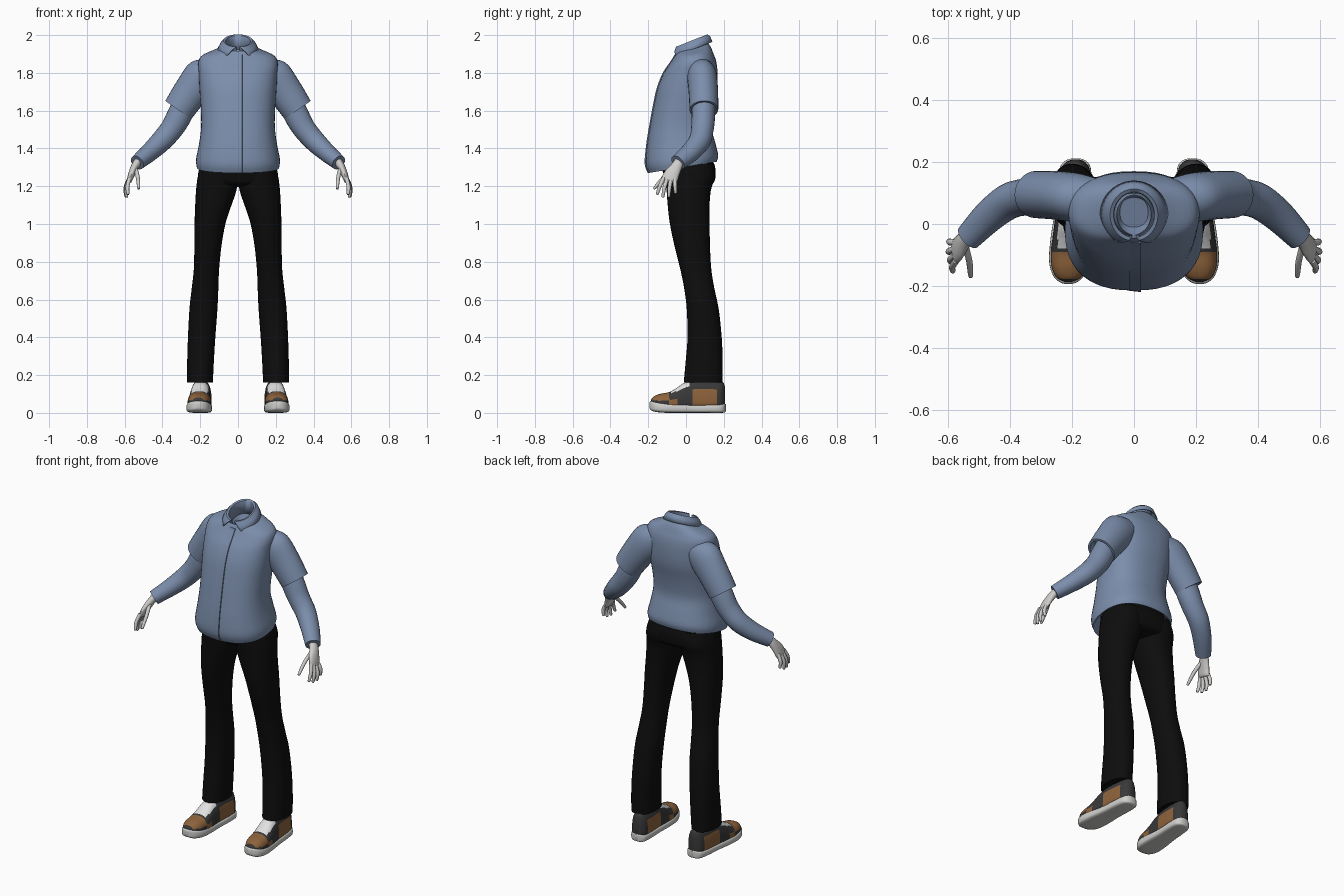
import bpy, bmesh, math
from mathutils import Vector

if "Cube" in bpy.data.objects:
    bpy.data.objects.remove(bpy.data.objects["Cube"])


def material(name, rgb):
    m = bpy.data.materials.new(name)
    m.diffuse_color = (*rgb, 1)
    m.use_nodes = True
    m.node_tree.nodes["Principled BSDF"].inputs["Base Color"].default_value = m.diffuse_color
    return m


BLUE = material("shirt_blue", (0.20, 0.27, 0.41))
BLACK = material("trouser_black", (0.004, 0.004, 0.004))
SKIN = material("hand_grey", (0.62, 0.61, 0.60))
SOLE = material("sole_white", (0.62, 0.62, 0.60))
BROWN = material("shoe_brown", (0.27, 0.125, 0.045))
DARK = material("shoe_dark", (0.04, 0.04, 0.04))
WHITE = material("tongue_white", (0.75, 0.75, 0.75))


def signed_pow(v, p):
    return math.copysign(abs(v) ** p, v)


def ring(c, u, v, ru, rv, rv_neg=None, e=2.0, n=32):
    """Superellipse; rv_neg is the radius on the negative v side."""
    out = []
    for i in range(n):
        a = 2 * math.pi * i / n
        cu, cv = signed_pow(math.cos(a), 2 / e), signed_pow(math.sin(a), 2 / e)
        r = rv if cv >= 0 or rv_neg is None else rv_neg
        out.append(Vector(c) + Vector(u) * (ru * cu) + Vector(v) * (r * cv))
    return out


def densify(rings, k):
    """Smooth curve through the key rings."""
    out, last = [], len(rings) - 1
    for i in range(last):
        a, b, c, d = (rings[max(0, min(last, j))] for j in (i - 1, i, i + 1, i + 2))
        for s in range(k):
            t = s / k
            out.append([0.5 * (2 * q + (r - p) * t + (2 * p - 5 * q + 4 * r - w) * t * t
                               + (3 * q - p - 3 * r + w) * t ** 3)
                        for p, q, r, w in zip(a, b, c, d)])
    return out + [rings[-1]]


def add_loft(bm, rings, closed=True, caps=True):
    rows = [[bm.verts.new(p) for p in r] for r in rings]
    n = len(rows[0])
    for a, b in zip(rows, rows[1:]):
        for i in range(n if closed else n - 1):
            j = (i + 1) % n
            bm.faces.new((a[i], a[j], b[j], b[i]))
    if caps:
        bm.faces.new(rows[0])
        bm.faces.new(rows[-1])


def make(name, lofts, mats, mirror=False, closed=True, caps=True, rule=None, angle=50):
    bm = bmesh.new()
    for rings in lofts:
        add_loft(bm, rings, closed, caps)
    bmesh.ops.recalc_face_normals(bm, faces=bm.faces)
    for f in bm.faces:
        f.smooth = True
        if rule:
            f.material_index = rule(f.calc_center_median())
    me = bpy.data.meshes.new(name)
    bm.to_mesh(me)
    bm.free()
    me.set_sharp_from_angle(angle=math.radians(angle))
    for m in mats:
        me.materials.append(m)
    ob = bpy.data.objects.new(name, me)
    bpy.context.collection.objects.link(ob)
    if mirror:
        ob.modifiers.new("mirror", 'MIRROR').use_mirror_merge = False
    return ob


def tube(path, n=20, k=4, e=2.0):
    """Path of (position, radius across, radius along y)."""
    pts = [Vector(p[0]) for p in path]
    rings = []
    for i, (p, ra, rb) in enumerate(path):
        d = (pts[min(i + 1, len(pts) - 1)] - pts[max(i - 1, 0)]).normalized()
        u = d.cross(Vector((0, 1, 0))).normalized()
        rings.append(ring(p, u, d.cross(u), ra, rb, e=e, n=n))
    return densify(rings, k)


def body_ring(zf, zb, hw, yf, yb, e=2.4, n=48, xc=0):
    half = (yb - yf) / 2
    return ring((xc, (yf + yb) / 2, (zf + zb) / 2), (1, 0, 0),
                (0, 1, (zb - zf) / (2 * half)), hw, half, e=e, n=n)


# Shirt body: front height, back height, half width, front y, back y
torso = densify([body_ring(*r) for r in (
    (1.27, 1.33, .218, -.198, .163), (1.32, 1.365, .222, -.214, .17),
    (1.42, 1.43, .206, -.206, .155), (1.52, 1.51, .195, -.190, .135),
    (1.62, 1.61, .197, -.172, .145), (1.72, 1.71, .204, -.150, .165),
    (1.80, 1.80, .208, -.118, .167), (1.85, 1.86, .210, -.085, .160),
    (1.885, 1.90, .190, -.062, .146), (1.905, 1.935, .125, -.052, .132),
    (1.915, 1.96, .078, -.045, .115))], 4)
hem_lip = [body_ring(1.33, 1.38, .18, -.16, .13), body_ring(1.275, 1.335, .208, -.187, .152)]
neck_well = [body_ring(1.88, 1.93, .06, -.03, .10), body_ring(1.85, 1.88, .045, -.01, .085)]
make("shirt_body", [hem_lip + torso + neck_well], [BLUE])

# Button placket follows the front centre line
line = [r[36] for r in torso if r[36].z < 1.9]
make("shirt_placket", [[[p + Vector((x, y, 0)) for x, y in
                         ((-.016, .006), (-.014, -.001), (.022, -.005), (.024, .008))]
                        for p in line]], [BLUE], angle=30)


# Folded collar, open at the front
def collar_row(gap, rx, ry, z0, slope, tip=0):
    row = []
    for i in range(41):
        a = math.radians(gap + (360 - 2 * gap) * i / 40)
        y = .03 - ry * math.cos(a)
        drop = tip * max(0, math.cos(a)) ** 3
        row.append(Vector((rx * math.sin(a), y, z0 + slope * (y - .03) - drop)))
    return row


collar = make("collar", [[collar_row(40, .107, .107, 1.922, .38, .03),
                          collar_row(24, .092, .097, 1.95, .42),
                          collar_row(10, .076, .083, 1.968, .40),
                          collar_row(8, .068, .075, 1.966, .40),
                          collar_row(4, .058, .066, 1.90, .35)]],
              [BLUE], closed=False, caps=False)
thick = collar.modifiers.new("thickness", 'SOLIDIFY')
thick.thickness = .006
thick.offset = 0

# Short sleeves with a turned cuff, and the long under-sleeves
sleeve = tube([((.12, .08, 1.815), .07, .065), ((.185, .085, 1.78), .10, .078),
               ((.25, .092, 1.70), .092, .078), ((.315, .095, 1.605), .084, .076)], n=28)
mid = sum(sleeve[-1], Vector()) / 28
sleeve += [[mid + (p - mid) * .85 for p in sleeve[-1]],
           [mid + (p - mid) * .7 + Vector((-.02, 0, .03)) for p in sleeve[-1]]]
make("short_sleeve", [sleeve], [BLUE], mirror=True)
make("long_sleeve", [tube([
    ((.275, .093, 1.65), .062, .06), ((.31, .092, 1.575), .066, .062),
    ((.35, .087, 1.505), .061, .06), ((.405, .072, 1.44), .057, .058),
    ((.47, .022, 1.378), .049, .053), ((.533, -.043, 1.325), .041, .044)], n=24)],
    [BLUE], mirror=True)

# Hands: palm, thumb and four fingers
parts = [tube([((.522, -.03, 1.34), .022, .026), ((.545, -.05, 1.305), .021, .03),
               ((.563, -.075, 1.265), .018, .040), ((.574, -.088, 1.232), .014, .042),
               ((.577, -.090, 1.222), .007, .034)], n=16)]
fingers = [
    ((.573, -.118, 1.245), (.585, -.138, 1.200), (.583, -.152, 1.160)),
    ((.575, -.100, 1.238), (.592, -.115, 1.190), (.589, -.122, 1.146)),
    ((.576, -.080, 1.235), (.596, -.088, 1.188), (.593, -.091, 1.147)),
    ((.575, -.060, 1.240), (.594, -.058, 1.200), (.592, -.055, 1.165)),
    ((.543, -.070, 1.295), (.530, -.120, 1.245), (.526, -.165, 1.192))]
for a, b, c in fingers:
    a, b, c = Vector(a), Vector(b), Vector(c)
    parts.append(tube([(a, .011, .011), (b, .0105, .0105), (c, .008, .008),
                       (c + (c - b) * .12, .003, .003)], n=10, k=3))
make("hand", parts, [SKIN], mirror=True)

# Trousers: hips, then each leg as height, inner x, outer x, front y, back y
hips = densify([body_ring(z, z, hw, yf, yb) for z, hw, yf, yb in (
    (1.38, .17, -.14, .12), (1.31, .200, -.13, .152), (1.25, .212, -.115, .156),
    (1.215, .19, -.10, .142), (1.195, .12, -.06, .09))], 4)
make("trouser_hips", [hips], [BLACK])
legs = [(1.32, .01, .195, -.115, .14), (1.25, .002, .213, -.11, .153),
        (1.18, .008, .222, -.103, .132), (1.09, .038, .227, -.096, .124),
        (1.0, .067, .230, -.085, .125), (.88, .088, .231, -.060, .127),
        (.76, .100, .234, -.030, .134), (.66, .104, .245, -.010, .150),
        (.55, .109, .257, .004, .173), (.40, .120, .265, .008, .189),
        (.27, .128, .269, -.002, .194), (.16, .133, .270, -.012, .192)]
leg = densify([body_ring(z, z, (xo - xi) / 2, yf, yb, 2.2, 32, (xi + xo) / 2)
               for z, xi, xo, yf, yb in legs], 4)
make("trouser_leg", [leg], [BLACK], mirror=True)


# Shoes, lofted from toe to heel
def shoe_x(y):
    return .2 - .06 * y


def shoe_loft(rows, e, k, n):
    return densify([ring((shoe_x(y), y, zm), (1, 0, 0), (0, 0, 1), hw, zt - zm, zm - zb, e, n)
                    for y, hw, zb, zm, zt in rows], k)


make("shoe_sole", [shoe_loft([
    (-.193, .012, .025, .04, .055), (-.186, .030, .015, .036, .062),
    (-.165, .051, .006, .032, .062), (-.12, .066, .001, .028, .055),
    (-.05, .066, 0, .025, .048), (.04, .058, 0, .024, .044), (.12, .056, 0, .024, .045),
    (.18, .050, 0, .025, .047), (.203, .034, .002, .026, .049),
    (.211, .014, .008, .028, .046)], 4.0, 4, 28)], [SOLE], mirror=True)


def shoe_colour(p):
    dx = abs(p.x - shoe_x(p.y))
    if -.08 < p.y < .02 and dx < .043 and p.z > .098:
        return 2                                   # tongue
    if -.178 < p.y < -.09 and p.z > .066:
        return 1                                   # toe cap
    if -.09 <= p.y < -.045 and p.z < .072:
        return 1                                   # side of the toe
    if .035 < p.y < .035 + .13 and p.z < .128:
        return 1                                   # quarter panel
    return 0


make("shoe_upper", [shoe_loft([
    (-.186, .016, .03, .045, .068), (-.172, .040, .02, .045, .086),
    (-.14, .056, .02, .045, .100), (-.09, .062, .02, .045, .110),
    (-.05, .060, .02, .045, .132), (-.01, .057, .02, .050, .158),
    (.05, .054, .02, .060, .175), (.12, .053, .02, .060, .175),
    (.175, .047, .02, .060, .170), (.198, .032, .02, .055, .160),
    (.207, .014, .03, .055, .135)], 2.5, 8, 48)], [DARK, BROWN, WHITE],
    mirror=True, rule=shoe_colour)
